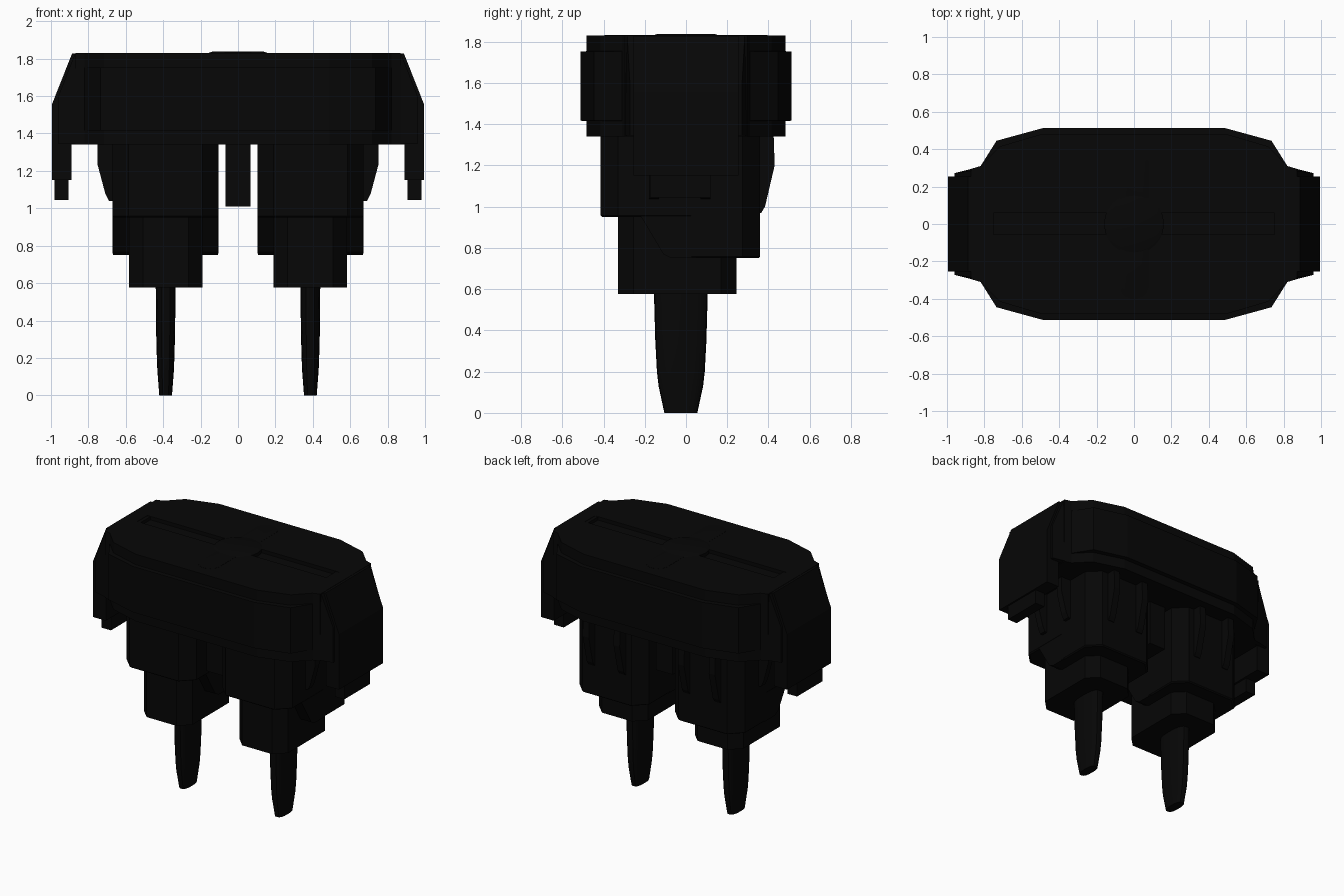
import bpy, bmesh, math

if "Cube" in bpy.data.objects:
    bpy.data.objects.remove(bpy.data.objects["Cube"])

black = bpy.data.materials.new("matte_black")
black.diffuse_color = (0.002, 0.002, 0.002, 1)
black.use_nodes = True
black.node_tree.nodes["Principled BSDF"].inputs["Base Color"].default_value = black.diffuse_color


def make(name, bm, smooth=False):
    bmesh.ops.recalc_face_normals(bm, faces=bm.faces)
    me = bpy.data.meshes.new(name)
    bm.to_mesh(me)
    bm.free()
    ob = bpy.data.objects.new(name, me)
    bpy.context.collection.objects.link(ob)
    me.materials.append(black)
    if smooth:
        bpy.ops.object.select_all(action='DESELECT')
        ob.select_set(True)
        bpy.context.view_layer.objects.active = ob
        bpy.ops.object.shade_smooth_by_angle(angle=math.radians(35))
    return ob


def loft(name, rings, smooth=False):
    """Skin a stack of rings that share a point count and cap both ends."""
    bm = bmesh.new()
    vr = [[bm.verts.new(p) for p in r] for r in rings]
    n = len(vr[0])
    for a, b in zip(vr, vr[1:]):
        for i in range(n):
            bm.faces.new((a[i], a[(i + 1) % n], b[(i + 1) % n], b[i]))
    bm.faces.new(vr[0])
    bm.faces.new(vr[-1])
    return make(name, bm, smooth)


def chamfer_rect(x0, x1, y0, y1, c, z):
    return [(x0 + c, y0, z), (x1 - c, y0, z), (x1, y0 + c, z), (x1, y1 - c, z),
            (x1 - c, y1, z), (x0 + c, y1, z), (x0, y1 - c, z), (x0, y0 + c, z)]


def block(name, x0, x1, y0, y1, z0, z1, c=0.0, e=0.0):
    if c:
        rings = [chamfer_rect(x0, x1, y0, y1, c, z0 + e), chamfer_rect(x0, x1, y0, y1, c, z1)]
        if e:
            rings.insert(0, chamfer_rect(x0 + e, x1 - e, y0 + e, y1 - e, c, z0))
        return loft(name, rings)
    r = [(x0, y0), (x1, y0), (x1, y1), (x0, y1)]
    return loft(name, [[(x, y, z) for x, y in r] for z in (z0, z1)])


def prism_y(name, pts, y0, y1):
    return loft(name, [[(x, y, z) for x, z in pts] for y in (y0, y1)])


def prism_x(name, pts, x0, x1):
    return loft(name, [[(x, y, z) for y, z in pts] for x in (x0, x1)])


# Cap housing: faceted plan with a raised belt around the middle
def plan(d, z):
    q = [(0.87, 0.295), (0.82, 0.31), (0.735 - d * 0.6, 0.445 - d), (0.49, 0.512 - d)]
    right = [(x, -y) for x, y in q[::-1]] + q
    left = [(-x, -y) for x, y in right]
    return [(x, y, z) for x, y in right + left]


housing = loft("cap_housing", [plan(0.03, 1.34), plan(0.03, 1.415), plan(0, 1.417),
                               plan(0, 1.752), plan(0.03, 1.754), plan(0.03, 1.83)])

# Long channels sunk into the top
for side, s in (("left", -1), ("right", 1)):
    x0, x1 = sorted((s * 0.12, s * 0.775))
    cutter = block("channel_cutter_" + side, x0, x1, -0.055, 0.06, 1.805, 1.9)
    cutter.hide_render = True
    cutter.hide_viewport = True
    mod = housing.modifiers.new("channel", 'BOOLEAN')
    mod.object = cutter
    mod.solver = 'EXACT'


# Round hub and finger bars on the top
def disc(r, z):
    return [(r * math.cos(t * math.tau / 24), r * math.sin(t * math.tau / 24), z) for t in range(24)]


loft("top_hub", [disc(0.16, 1.79), disc(0.16, 1.83), disc(0.14, 1.837)], True)


def capsule(s, r, z):
    pts = []
    for k in range(16):
        a = math.tau * (k + 0.5) / 16
        cy = 0.32 if math.sin(a) > 0 else 0.1
        pts.append((r * math.cos(a), s * (cy + r * math.sin(a)), z))
    return pts


for side, s in (("front", -1), ("back", 1)):
    loft("finger_bar_" + side, [capsule(s, 0.08, 1.8), capsule(s, 0.08, 1.831),
                                capsule(s, 0.06, 1.833)], True)

for side, s in (("left", -1), ("right", 1)):
    # End clip arm with sloping shoulder
    arm = [(0.75, 1.828), (0.887, 1.828), (0.995, 1.555), (0.995, 1.15),
           (0.89, 1.15), (0.89, 1.342), (0.75, 1.342)]
    prism_y("clip_arm_" + side, [(s * x, z) for x, z in arm], -0.255, 0.255)
    shoulder = ((0.8, 0.312, 1.826), (0.872, 0.285, 1.826), (0.96, 0.272, 1.6),
                (0.96, 0.272, 1.345), (0.8, 0.312, 1.345))
    loft("arm_shoulder_" + side, [[(s * x, f * h, z) for x, h, z in shoulder] for f in (-1, 1)])
    # Solid latch tab under the arm
    x0, x1 = sorted((s * 0.905, s * 0.982))
    block("latch_tab_" + side, x0, x1, -0.175, 0.12, 1.045, 1.2)

    # Stepped leg: upper sleeve, lower sleeve with sloping front, inner core
    a, b = sorted((s * 0.105, s * 0.67))
    block("upper_sleeve_" + side, a, b, -0.415, 0.36, 0.95, 1.36, 0.085, 0.008)
    block("lower_sleeve_" + side, a, b, -0.06, 0.36, 0.75, 0.98, 0.085, 0.008)
    prism_x("sleeve_web_" + side, [(-0.22, 0.955), (-0.11, 0.77), (-0.07, 0.75),
                                   (0.05, 0.75), (0.05, 0.955)], a + 0.001, b - 0.001)
    c, d = sorted((s * 0.19, s * 0.583))
    block("leg_core_" + side, c, d, -0.33, 0.245, 0.577, 1.0, 0.075)

    # Tapered ribs on the outside and back of each leg
    outer = [(0.6, 1.03), (0.69, 1.04), (0.71, 1.08), (0.75, 1.23), (0.75, 1.35), (0.6, 1.35)]
    for n, y in (("front", -0.18), ("back", 0.07)):
        prism_y(f"side_rib_{n}_{side}", [(s * x, z) for x, z in outer], y, y + 0.05)
    back = [(0.3, 0.97), (0.365, 0.97), (0.383, 1.0), (0.43, 1.2), (0.425, 1.35), (0.3, 1.35)]
    for n, x in (("inner", 0.26), ("outer", 0.51)):
        prism_x(f"back_rib_{n}_{side}", back, s * x - 0.025, s * x + 0.025)

    # Contact blade, tapering to a rounded tip
    rings = []
    for z, hx, hy in ((0, 0.034, 0.08), (0.13, 0.044, 0.108), (0.2, 0.047, 0.116),
                      (0.35, 0.051, 0.124), (0.6, 0.053, 0.131)):
        ring = []
        for k in range(20):
            t = math.tau * k / 20
            cs, sn = math.cos(t), math.sin(t)
            ring.append((s * 0.387 + hx * math.copysign(abs(cs) ** 0.7, cs),
                         -0.025 + hy * math.copysign(abs(sn) ** 0.8, sn), z))
        rings.append(ring)
    loft("contact_blade_" + side, rings, True)

# Keying post between the legs
block("keying_post", -0.067, 0.067, -0.27, 0.25, 1.01, 1.36)
